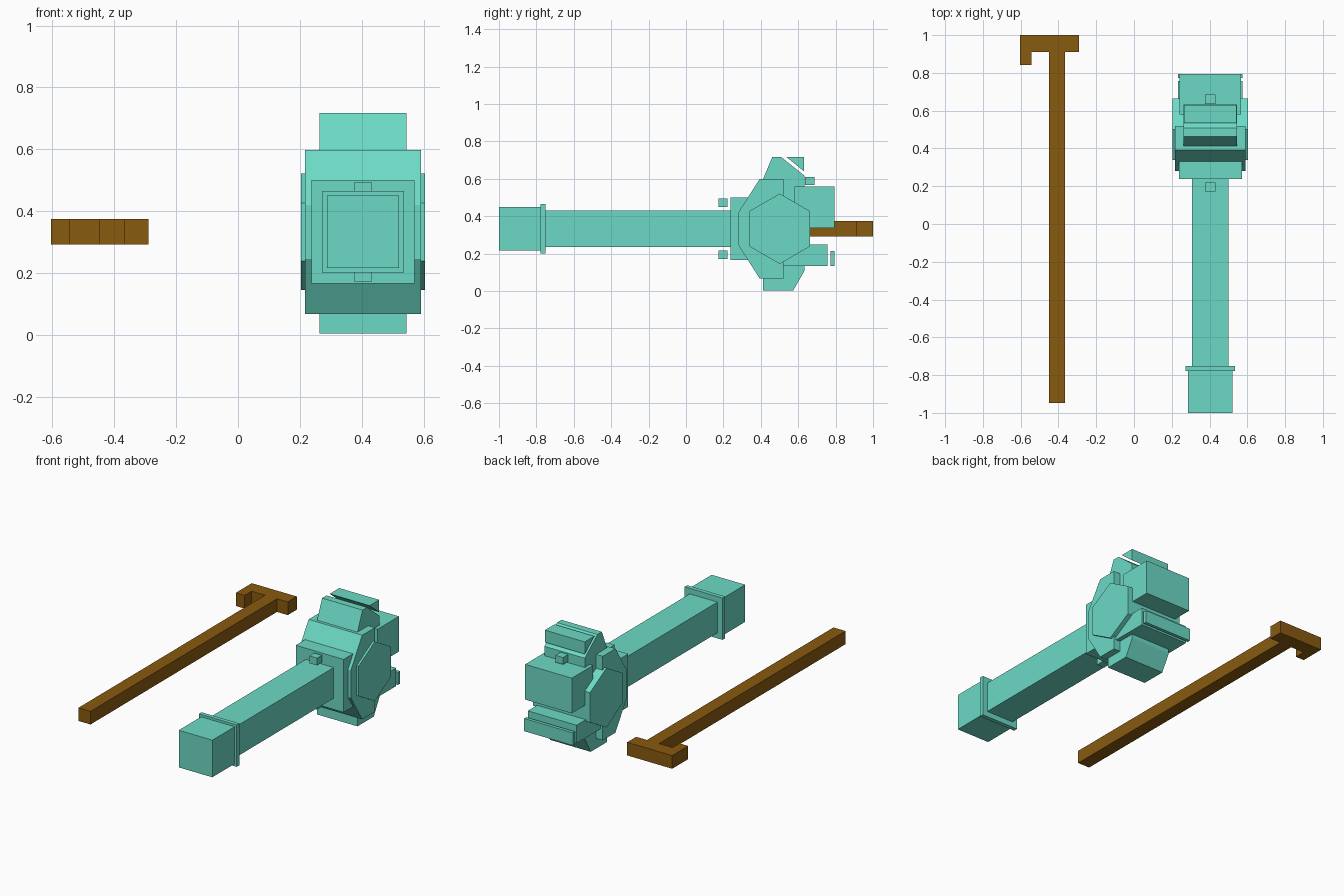
import bpy
import bmesh
from math import cos, sin, radians

cube = bpy.data.objects.get("Cube")
if cube:
    bpy.data.objects.remove(cube, do_unlink=True)


def material(name, colour):
    mat = bpy.data.materials.new(name)
    mat.use_nodes = True
    mat.diffuse_color = (*colour, 1)
    mat.node_tree.nodes["Principled BSDF"].inputs["Base Color"].default_value = (*colour, 1)
    return mat


TEAL = material("teal", (0.15, 0.7, 0.56))
BROWN = material("brown", (0.25, 0.103, 0.005))
CX, CZ = 0.404, 0.333   # hammer axis


def prism(name, outline, direction, mat):
    """Extrude a closed outline of 3D points along a direction vector."""
    bm = bmesh.new()
    face = bm.faces.new([bm.verts.new(p) for p in outline])
    extruded = bmesh.ops.extrude_face_region(bm, geom=[face])["geom"]
    moved = [v for v in extruded if isinstance(v, bmesh.types.BMVert)]
    bmesh.ops.translate(bm, verts=moved, vec=direction)
    bmesh.ops.recalc_face_normals(bm, faces=bm.faces)
    mesh = bpy.data.meshes.new(name)
    bm.to_mesh(mesh)
    bm.free()
    mesh.materials.append(mat)
    obj = bpy.data.objects.new(name, mesh)
    bpy.context.collection.objects.link(obj)
    return obj


def side_part(name, half_width, profile):
    """Hammer part with a (y, z) side profile, centred on the hammer axis."""
    outline = [(CX - half_width, y, z) for y, z in profile]
    return prism(name, outline, (2 * half_width, 0, 0), TEAL)


def block(name, half_width, y0, y1, z0, z1):
    return side_part(name, half_width, [(y0, z0), (y1, z0), (y1, z1), (y0, z1)])


# Handle, pommel and collars
block("handle", 0.097, -0.76, 0.26, 0.236, 0.43)
block("pommel", 0.117, -1.0, -0.775, 0.216, 0.45)
block("pommel_collar", 0.132, -0.778, -0.752, 0.201, 0.465)
block("head_collar", 0.167, 0.237, 0.4, 0.166, 0.5)

# Head body, with chamfered front, and hexagonal core
side_part("head_body", 0.187, [
    (0.28, 0.42), (0.393, 0.598), (0.52, 0.598),
    (0.52, 0.068), (0.393, 0.068), (0.28, 0.246)])
side_part("hexagon_core", 0.2, [
    (0.501 + 0.188 * cos(radians(a)), CZ + 0.188 * sin(radians(a)))
    for a in range(30, 390, 60)])

# Top and bottom fins
side_part("top_fin", 0.141, [
    (0.412, 0.45), (0.412, 0.598), (0.462, 0.718), (0.507, 0.718),
    (0.633, 0.617), (0.633, 0.45)])
side_part("top_wedge", 0.139, [(0.535, 0.718), (0.63, 0.718), (0.63, 0.641)])
side_part("bottom_fin", 0.141, [
    (0.412, 0.2), (0.412, 0.004), (0.574, 0.004), (0.633, 0.108), (0.633, 0.2)])

# Rear blocks
block("rear_block", 0.163, 0.58, 0.793, 0.336, 0.558)
block("lower_rear_block", 0.17, 0.52, 0.756, 0.135, 0.249)
block("rear_plate", 0.17, 0.772, 0.793, 0.135, 0.215)

# Small studs
block("rear_stud", 0.027, 0.636, 0.686, 0.567, 0.611)
block("upper_front_stud", 0.027, 0.173, 0.221, 0.449, 0.495)
block("lower_front_stud", 0.027, 0.173, 0.221, 0.171, 0.217)

# Cane with a hooked cross head
prism("cane", [(x, y, 0.292) for x, y in [
    (-0.449, -0.948), (-0.365, -0.948), (-0.365, 0.91), (-0.29, 0.91),
    (-0.29, 1.0), (-0.604, 1.0), (-0.604, 0.841), (-0.543, 0.841),
    (-0.543, 0.91), (-0.449, 0.91)]], (0, 0, 0.083), BROWN)
